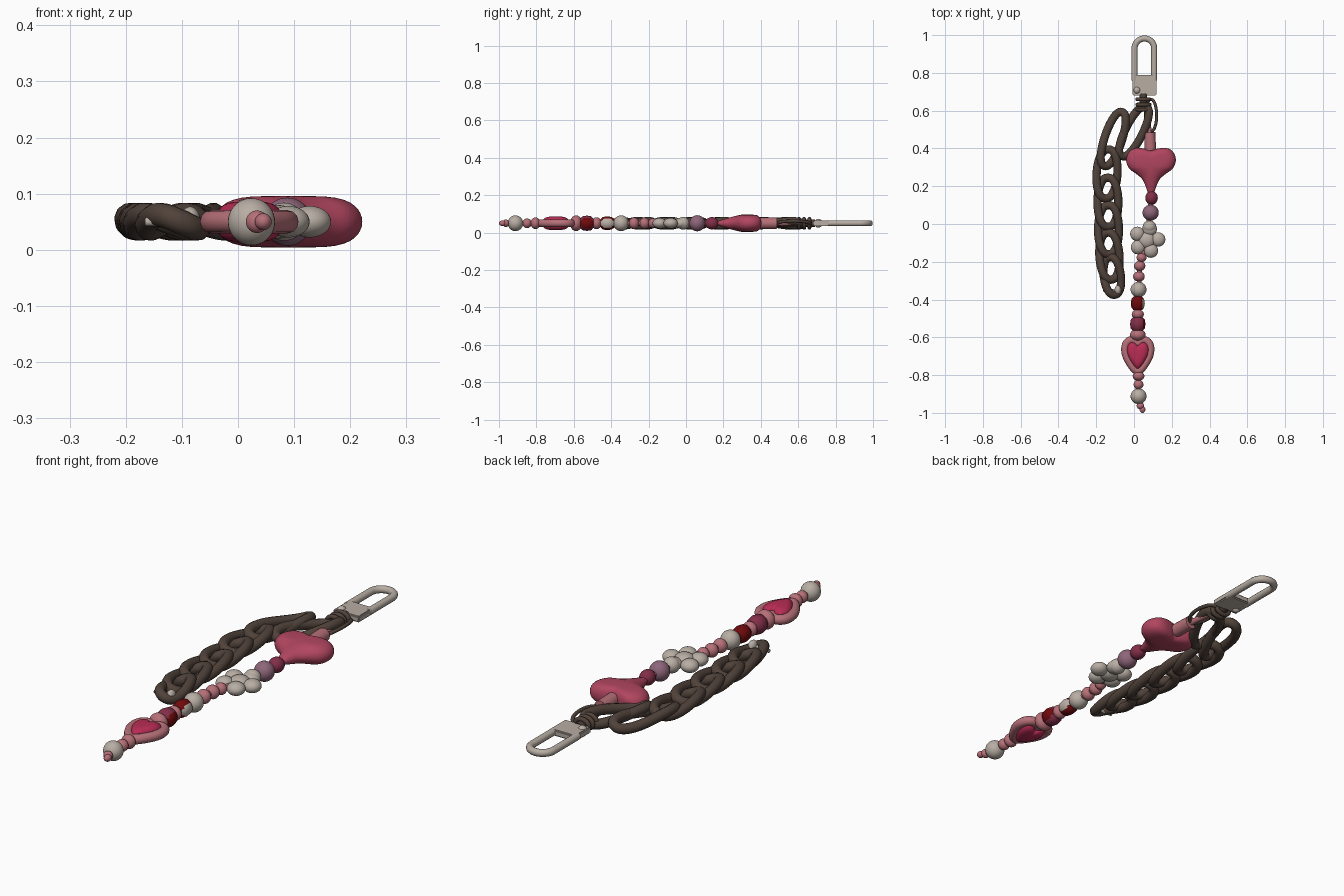
import bpy, bmesh, math
from mathutils import Vector

if "Cube" in bpy.data.objects:
    bpy.data.objects.remove(bpy.data.objects["Cube"])

Z = 0.05  # height of the centre plane; the whole charm lies flat


def material(name, r, g, b):
    lin = [((c / 255 + 0.055) / 1.055) ** 2.4 for c in (r, g, b)]
    m = bpy.data.materials.new(name)
    m.diffuse_color = (*lin, 1)
    m.use_nodes = True
    m.node_tree.nodes["Principled BSDF"].inputs["Base Color"].default_value = m.diffuse_color
    return m


BROWN = material("dark brown", 80, 66, 58)
GREY = material("warm grey", 184, 174, 164)
ROSE = material("rose", 178, 70, 96)
PINK = material("dusty pink", 182, 112, 120)
CRIMSON = material("crimson", 184, 44, 84)
MAUVE = material("mauve", 142, 102, 122)
BERRY = material("berry", 130, 46, 72)
RED = material("dark red", 112, 10, 12)


def finish(ob, *mats):
    for m in mats:
        ob.data.materials.append(m)
    bpy.ops.object.select_all(action='DESELECT')
    ob.select_set(True)
    bpy.context.view_layer.objects.active = ob
    bpy.ops.object.shade_smooth_by_angle(angle=math.radians(40))
    return ob


def from_bmesh(name, bm, *mats):
    bmesh.ops.recalc_face_normals(bm, faces=bm.faces)
    me = bpy.data.meshes.new(name)
    bm.to_mesh(me)
    bm.free()
    ob = bpy.data.objects.new(name, me)
    bpy.context.collection.objects.link(ob)
    return finish(ob, *mats)


def ball(name, loc, size, *mats):
    bm = bmesh.new()
    bmesh.ops.create_uvsphere(bm, u_segments=32, v_segments=20, radius=1)
    for v in bm.verts:
        v.co = Vector(loc) + Vector([v.co[i] * size[i] for i in range(3)])
    return from_bmesh(name, bm, *mats)


def tube(name, pts, r, mat, closed=True):
    cu = bpy.data.curves.new(name, 'CURVE')
    cu.dimensions = '3D'
    cu.bevel_depth = r
    cu.bevel_resolution = 4
    cu.use_fill_caps = True
    sp = cu.splines.new('POLY')
    sp.points.add(len(pts) - 1)
    for p, c in zip(sp.points, pts):
        p.co = (*c, 1)
    sp.use_cyclic_u = closed
    ob = bpy.data.objects.new(name, cu)
    bpy.context.collection.objects.link(ob)
    bpy.ops.object.select_all(action='DESELECT')
    ob.select_set(True)
    bpy.context.view_layer.objects.active = ob
    bpy.ops.object.convert(target='MESH')
    return finish(bpy.context.object, mat)


def outline(half, steps=5):
    """Mirror a right-hand half profile and smooth it (Catmull-Rom)."""
    pts = [Vector(p) for p in half]
    pts += [Vector((-p[0], p[1])) for p in half[-2:0:-1]]
    n, out = len(pts), []
    for i in range(n):
        a, b, c, d = (pts[(i + k) % n] for k in (-1, 0, 1, 2))
        for s in range(steps):
            t = s / steps
            out.append(0.5 * (2 * b + (c - a) * t + (2 * a - 5 * b + 4 * c - d) * t * t
                              + (3 * b - a - 3 * c + d) * t ** 3))
    return out


def puff(name, centre, pts, h, power, taper, mat):
    """Pillow shape: shrinking copies of an outline, above and below."""
    bm = bmesh.new()
    rings, k = [], 9
    for j in range(-k, k + 1):
        phi = j / (k + 0.25) * math.pi / 2
        s = math.cos(phi) ** power
        rings.append([bm.verts.new((centre[0] + p.x * s, centre[1] + p.y * s,
                                    Z + h * math.sin(phi) * taper(p.y * s))) for p in pts])
    n = len(pts)
    for a, b in zip(rings, rings[1:]):
        for i in range(n):
            bm.faces.new((a[i], a[(i + 1) % n], b[(i + 1) % n], b[i]))
    for ring, j in ((rings[0], -1), (rings[-1], 1)):
        c = bm.verts.new((centre[0], centre[1], Z + j * h))
        for i in range(n):
            bm.faces.new((ring[i], ring[(i + 1) % n], c))
    return from_bmesh(name, bm, mat)


# Clasp: rounded wire loop, plate, stud and swivel
cx, w = 0.055, 0.052
loop = [(cx - w, 0.76, Z)]
loop += [(cx - w * math.cos(a), 0.93 + w * math.sin(a), Z)
         for a in [i * math.pi / 20 for i in range(21)]]
loop += [(cx + w, 0.76, Z)]
tube("clasp_loop", loop, 0.016, GREY, False)
bm = bmesh.new()
bmesh.ops.create_cube(bm, size=1)
for v in bm.verts:
    v.co = (0.056 + v.co.x * 0.128, 0.735 + v.co.y * 0.11, Z + v.co.z * 0.028)
bmesh.ops.bevel(bm, geom=bm.edges[:], offset=0.005, segments=2, affect='EDGES')
from_bmesh("clasp_plate", bm, GREY)
ball("clasp_stud", (0.015, 0.708, Z), (0.021, 0.021, 0.024), GREY)
tube("swivel_post", [(0.05, 0.69, Z), (0.05, 0.60, Z)], 0.02, BROWN, False)


def circle(n=40):
    return [(math.cos(2 * math.pi * i / n), math.sin(2 * math.pi * i / n)) for i in range(n)]


for i, y in enumerate((0.66, 0.632, 0.605)):
    tube(f"swivel_ring_{i + 1}", [(0.05 + 0.033 * c, y, Z + 0.024 * s) for c, s in circle()],
         0.01, BROWN)
tube("split_ring", [(0.09 + 0.03 * c, 0.575 + 0.085 * s, Z + 0.012 * c) for c, s in circle()],
     0.008, BROWN)

# Curb chain: (centre x, y, axis x, y, half length, half width)
links = [(0.0, 0.49, 25, 50, 0.145, 0.046), (-0.11, 0.45, 20, 60, 0.15, 0.046),
         (-0.143, 0.265, 4, 60, 0.13, 0.055), (-0.138, 0.115, 0, 60, 0.13, 0.055),
         (-0.135, -0.03, 0, 60, 0.13, 0.055), (-0.13, -0.17, -4, 60, 0.125, 0.053),
         (-0.115, -0.275, -5, 40, 0.1, 0.045)]
for i, (x, y, ax, ay, L, W) in enumerate(links):
    d = Vector((ax, ay)).normalized()
    pts = []
    for c, s in circle(48):
        u, v = W * math.copysign(abs(c) ** 0.85, c), L * s
        pts.append((x + d.x * v + d.y * u, y + d.y * v - d.x * u, Z + 0.024 * c * s))
    tube(f"chain_link_{i + 1}", pts, 0.022, BROWN)

# Small catch at the chain end
ball("catch_knob", (-0.085, -0.35, Z), (0.018, 0.026, 0.027), GREY)
tube("catch_bar", [(-0.165, -0.35, Z), (-0.085, -0.355, Z)], 0.008, GREY, False)

# Cord through the beads
tube("cord", [(0.07, 0.60, Z), (0.085, 0.44, Z), (0.092, 0.14, Z), (0.07, -0.08, Z),
              (0.03, -0.22, Z), (0.022, -0.5, Z), (0.022, -0.9, Z), (0.035, -0.95, Z)],
     0.013, PINK, False)
tube("top_tube_bead", [(0.083, 0.485, Z), (0.087, 0.39, Z)], 0.03, PINK, False)

# Large puffy heart with a drawn-out tip
big = outline([(0, .055), (.035, .064), (.075, .068), (.108, .056), (.128, .026), (.13, -.01),
               (.112, -.045), (.075, -.072), (.045, -.1), (.028, -.137), (.016, -.17), (0, -.185)])
puff("puffy_heart", (0.09, 0.335), big, 0.046, 0.45,
     lambda y: 1 - 0.65 * min(1, max(0, (-y - 0.04) / 0.13)), ROSE)

# Plain beads: name, x, y, radius, half length, material
beads = [("berry_bead", .093, .138, .033, .036, BERRY), ("mauve_bead", .088, .06, .043, .042, MAUVE),
         ("small_bead", .04, -.178, .026, .024, PINK), ("small_bead", .03, -.222, .03, .027, PINK),
         ("small_bead", .026, -.278, .031, .027, PINK), ("round_bead", .024, -.347, .042, .041, GREY),
         ("small_bead", .02, -.478, .032, .026, PINK), ("wide_bead", .02, -.588, .042, .032, PINK),
         ("small_bead", .024, -.805, .031, .025, PINK), ("small_bead", .024, -.85, .026, .025, PINK),
         ("end_bead", .024, -.912, .042, .041, GREY), ("knot", .034, -.963, .02, .018, PINK),
         ("knot_tail", .045, -.982, .015, .018, PINK)]
for name, x, y, r, half, mat in beads:
    ball(name, (x, y, Z), (r, half, r), mat)

# Two-tone barrel beads: the +x side has its own colour
for name, y, r, base, side in (("red_barrel", -0.42, 0.037, RED, GREY),
                               ("berry_barrel", -0.53, 0.041, BERRY, RED)):
    bm = bmesh.new()
    prof = [(-0.036, 0.6), (-0.024, 0.9), (0, 1), (0.024, 0.9), (0.036, 0.6)]
    rings = [[bm.verts.new((0.02 + r * f * c, y + dy, Z + r * f * s)) for c, s in circle(24)]
             for dy, f in prof]
    for a, b in zip(rings, rings[1:]):
        for i in range(24):
            bm.faces.new((a[i], a[(i + 1) % 24], b[(i + 1) % 24], b[i]))
    bm.faces.new(rings[0])
    bm.faces.new(rings[-1])
    for f in bm.faces:
        f.material_index = int(f.calc_center_median().x > 0.02 + 0.6 * r)
    from_bmesh(name, bm, base, side)

# Flower bead
for i in range(5):
    a = math.radians(75 + 72 * i)
    ball(f"flower_petal_{i + 1}", (0.068 + 0.06 * math.cos(a), -0.085 + 0.06 * math.sin(a), Z),
         (0.038, 0.038, 0.028), GREY)
ball("flower_centre", (0.068, -0.085, Z), (0.045, 0.045, 0.03), GREY)
ball("flower_top_bead", (0.082, -0.015, Z), (0.036, 0.034, 0.034), GREY)

# Framed heart charm
small = outline([(0, .062), (.02, .078), (.042, .078), (.06, .062), (.067, .032), (.06, -.005),
                 (.04, -.043), (.02, -.07), (0, -.084)])
tube("heart_rim", [(0.02 + p.x, -0.695 + p.y, Z) for p in small], 0.021, PINK)
puff("heart_filling", (0.02, -0.695), [p * 0.9 for p in small], 0.036, 0.5, lambda y: 1, CRIMSON)
